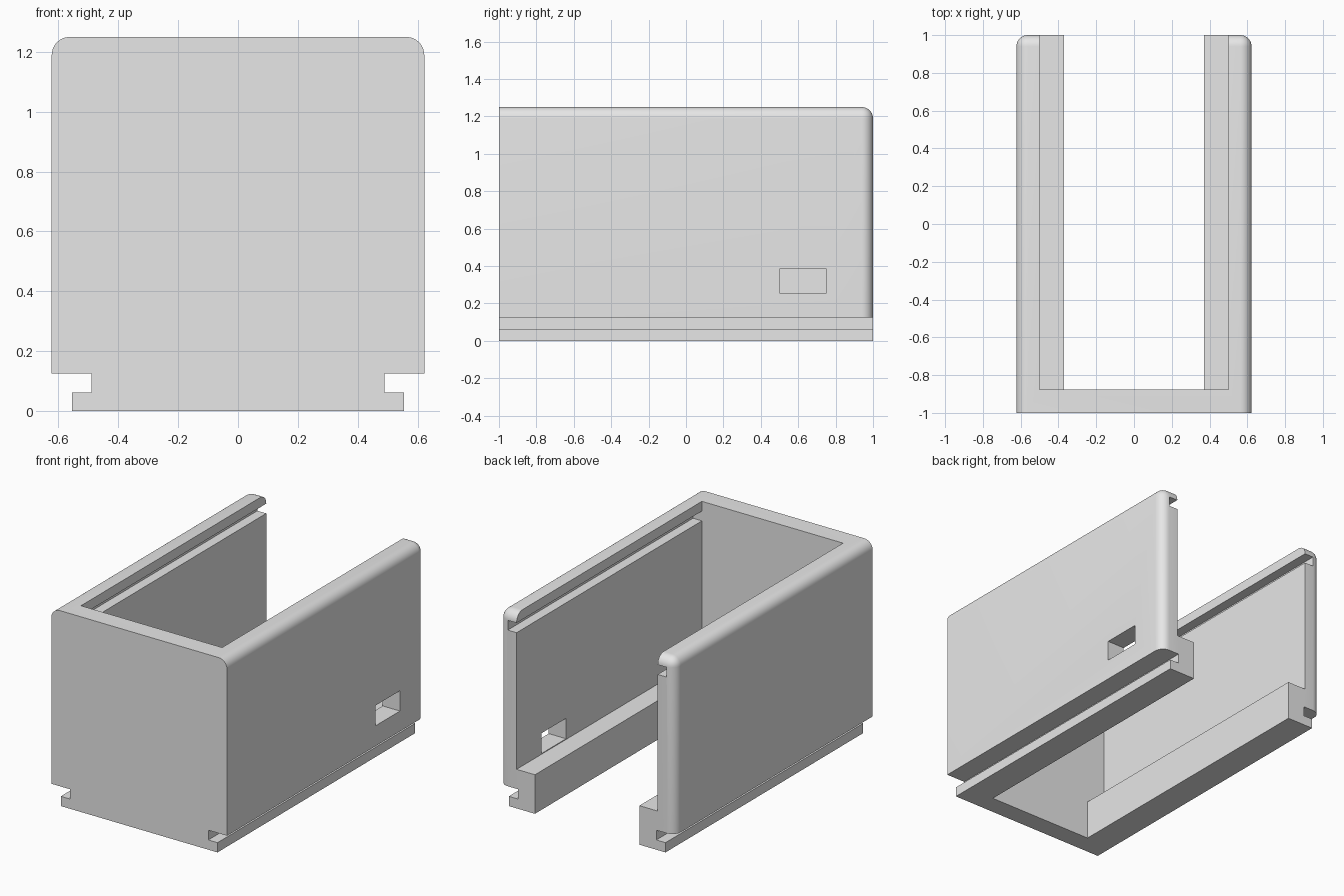
import bpy
import bmesh

if "Cube" in bpy.data.objects:
    bpy.data.objects.remove(bpy.data.objects["Cube"], do_unlink=True)

HALF_W, TOP, SHELF, RADIUS = 0.6225, 1.25, 0.125, 0.06

grey = bpy.data.materials.new("plain grey")
grey.use_nodes = True
grey.diffuse_color = (0.8, 0.8, 0.8, 1)
grey.node_tree.nodes["Principled BSDF"].inputs["Base Color"].default_value = (0.8, 0.8, 0.8, 1)


def add_object(name, bm):
    bmesh.ops.recalc_face_normals(bm, faces=bm.faces)
    mesh = bpy.data.meshes.new(name)
    bm.to_mesh(mesh)
    bm.free()
    mesh.materials.append(grey)
    obj = bpy.data.objects.new(name, mesh)
    bpy.context.collection.objects.link(obj)
    return obj


def prism(name, half_profile, y0, y1):
    """Mirror a half profile of (x, z) points across x = 0 and extrude it along y."""
    outline = half_profile + [(-x, z) for x, z in reversed(half_profile)]
    bm = bmesh.new()
    face = bm.faces.new([bm.verts.new((x, y0, z)) for x, z in outline])
    moved = bmesh.ops.extrude_face_region(bm, geom=[face])["geom"]
    verts = [v for v in moved if isinstance(v, bmesh.types.BMVert)]
    bmesh.ops.translate(bm, verts=verts, vec=(0, y1 - y0, 0))
    return add_object(name, bm)


def box(name, x, y, z):
    bm = bmesh.new()
    bmesh.ops.create_cube(bm, size=1)
    for v in bm.verts:
        for axis, (low, high) in enumerate((x, y, z)):
            v.co[axis] = high if v.co[axis] > 0 else low
    return add_object(name, bm)


def combine(target, tool, operation):
    mod = target.modifiers.new(operation.lower(), "BOOLEAN")
    mod.object, mod.operation, mod.solver = tool, operation, "EXACT"
    bpy.context.view_layer.objects.active = target
    bpy.ops.object.modifier_apply(modifier=mod.name)
    bpy.data.objects.remove(tool, do_unlink=True)


# Outer block: rounded along the side tops, back top and back corners
housing = box("housing", (-HALF_W, HALF_W), (-1, 1), (SHELF, TOP))
bm = bmesh.new()
bm.from_mesh(housing.data)
rounded = []
for e in bm.edges:
    mid = (e.verts[0].co + e.verts[1].co) / 2
    side, back, top = abs(mid.x) > 0.5, mid.y > 0.9, mid.z > 1.2
    if (side and top) or (side and back) or (back and top):
        rounded.append(e)
bmesh.ops.bevel(bm, geom=rounded, offset=RADIUS, offset_type="OFFSET",
                segments=8, profile=0.5, affect="EDGES")
bm.to_mesh(housing.data)
bm.free()

# Foot with a slide slot above it on each side
foot = prism("foot", [(0.555, 0), (0.555, 0.0625), (0.49, 0.0625), (0.49, 0.2)], -1, 1)
combine(housing, foot, "UNION")

# Cavity, open at top, bottom and back: inner rails below, lid grooves above
cavity = prism("cavity", [(0.37, -0.1), (0.37, 0.25), (0.5, 0.25), (0.5, 1.125),
                          (0.5625, 1.125), (0.5625, 1.1875), (0.5, 1.1875), (0.5, 1.4)],
               -0.875, 1.2)
combine(housing, cavity, "DIFFERENCE")

# Port through one side wall
port = box("port", (0.4, 0.8), (0.5, 0.75), (0.255, 0.385))
combine(housing, port, "DIFFERENCE")

bpy.ops.object.select_all(action="DESELECT")
housing.select_set(True)
bpy.context.view_layer.objects.active = housing
bpy.ops.object.shade_smooth_by_angle()
